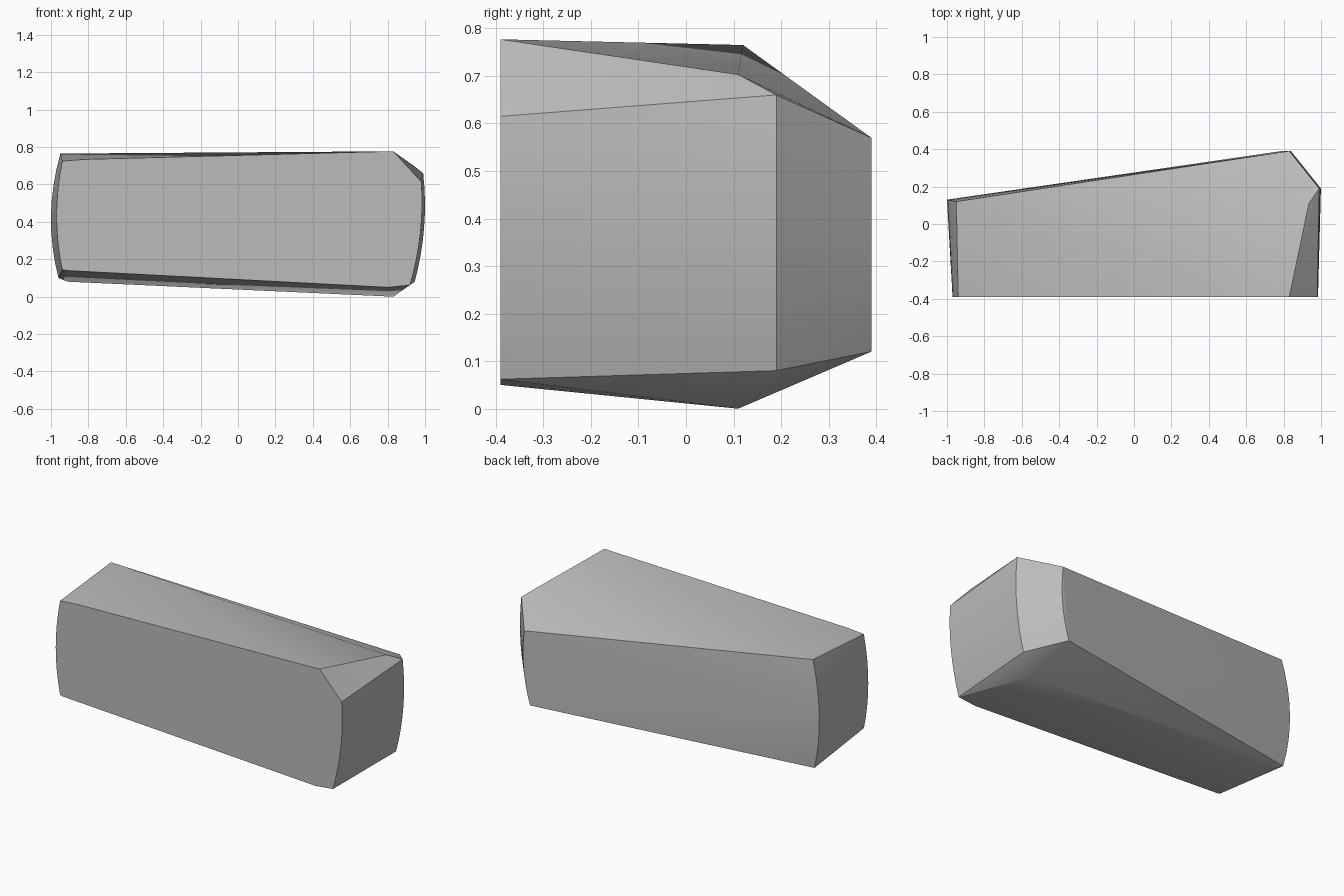
import bpy
import bmesh
from mathutils import Vector

old = bpy.data.objects.get("Cube")
if old:
    bpy.data.objects.remove(old, do_unlink=True)

# One flat grey
grey = bpy.data.materials.new("mid grey")
grey.use_nodes = True
colour = (0.5, 0.5, 0.5, 1)
grey.diffuse_color = colour
grey.node_tree.nodes["Principled BSDF"].inputs["Base Color"].default_value = colour


def bowed_edge(top, middle, bottom, steps=8):
    """Sample the parabola that passes through three points."""
    a, b, c = Vector(top), Vector(middle), Vector(bottom)
    pts = []
    for i in range(steps + 1):
        t = i / steps
        pts.append(a * (1 - t) * (1 - 2 * t) + b * 4 * t * (1 - t) + c * t * (2 * t - 1))
    return pts


FRONT = -0.39

# Bowed upright edges around the two ends
points = bowed_edge((-0.94, FRONT, 0.725), (-0.97, FRONT, 0.43), (-0.94, FRONT, 0.145))
points += bowed_edge((-0.95, 0.12, 0.765), (-1.0, 0.13, 0.43), (-0.96, 0.12, 0.1))
points += bowed_edge((0.98, FRONT, 0.615), (0.975, FRONT, 0.34), (0.92, FRONT, 0.062))
points += bowed_edge((0.99, 0.19, 0.66), (0.995, 0.19, 0.37), (0.945, 0.19, 0.08))
points += bowed_edge((0.83, 0.39, 0.57), (0.835, 0.39, 0.34), (0.79, 0.39, 0.12))

# Corners of the sloping top and the shallow keel underneath
points += [Vector(p) for p in (
    (0.83, FRONT, 0.777), (-0.82, FRONT, 0.734), (0.935, 0.11, 0.703),
    (0.8, FRONT, 0.05), (-0.92, FRONT, 0.14),
    (0.83, 0.11, 0.0), (-0.91, 0.08, 0.08),
)]

# Wrap the edges in one convex block
bm = bmesh.new()
for p in points:
    bm.verts.new(p)
hull = bmesh.ops.convex_hull(bm, input=bm.verts[:])
loose = [v for v in bm.verts if not v.link_faces]
bmesh.ops.delete(bm, geom=loose, context="VERTS")
bmesh.ops.dissolve_limit(bm, angle_limit=0.01, verts=bm.verts[:], edges=bm.edges[:])
bmesh.ops.recalc_face_normals(bm, faces=bm.faces[:])

mesh = bpy.data.meshes.new("tapered_block")
bm.to_mesh(mesh)
bm.free()
mesh.materials.append(grey)
block = bpy.data.objects.new("tapered_block", mesh)
bpy.context.collection.objects.link(block)

# Soft faces, crisp corners
bpy.ops.object.select_all(action="DESELECT")
block.select_set(True)
bpy.context.view_layer.objects.active = block
bpy.ops.object.shade_smooth_by_angle(angle=0.5)
